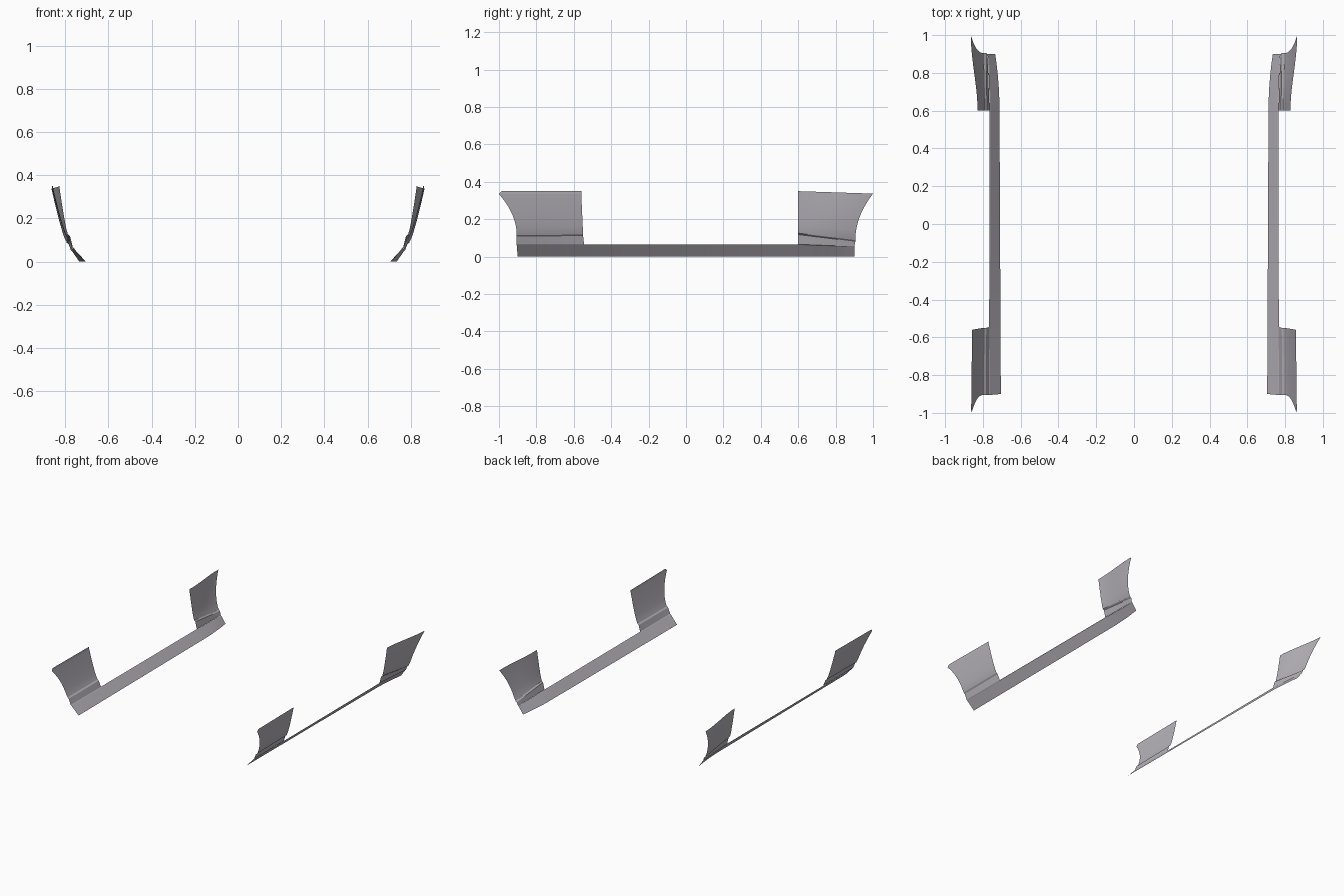
import bpy
import bmesh
import math
from mathutils import Vector

cube = bpy.data.objects.get("Cube")
if cube:
    bpy.data.objects.remove(cube, do_unlink=True)

grey = bpy.data.materials.new("body grey")
grey.use_nodes = True
colour = (0.48, 0.46, 0.5, 1)
grey.diffuse_color = colour
grey.node_tree.nodes["Principled BSDF"].inputs["Base Color"].default_value = colour


def linear(t):
    return t


def square(t):
    return t * t


def smooth_step(t):
    return t * t * (3 - 2 * t)


def bulge(t):
    return t ** 0.8


def edge(bottom, top, bend=linear, sweep=linear):
    """Curve rising from bottom to top; bend shapes x and sweep shapes y."""
    def point(t):
        weights = Vector((bend(t), sweep(t), t))
        return bottom + (top - bottom) * weights
    return point


def sheet(name, side, start, end, rows=1, columns=10, flare=linear):
    """Open sheet between two edges; flare shapes x along the length."""
    bm = bmesh.new()
    grid = []
    for row in range(rows + 1):
        first, last = start(row / rows), end(row / rows)
        line = []
        for column in range(columns + 1):
            t = column / columns
            spot = first.lerp(last, t)
            spot.x = first.x + (last.x - first.x) * flare(t)
            spot.x *= side
            line.append(bm.verts.new(spot))
        grid.append(line)
    for low, high in zip(grid, grid[1:]):
        for i in range(columns):
            quad = [low[i], low[i + 1], high[i + 1], high[i]]
            bm.faces.new(quad if side > 0 else quad[::-1])
    mesh = bpy.data.meshes.new(name)
    bm.to_mesh(mesh)
    bm.free()
    mesh.materials.append(grey)
    obj = bpy.data.objects.new(name, mesh)
    bpy.context.collection.objects.link(obj)
    bpy.ops.object.select_all(action="DESELECT")
    obj.select_set(True)
    bpy.context.view_layer.objects.active = obj
    bpy.ops.object.shade_smooth_by_angle(angle=math.radians(30))


def strips(names, side, start_points, end_points, flare=linear):
    """Flat strips stacked between matching chains of corner points."""
    for i, name in enumerate(names):
        start = edge(start_points[i], start_points[i + 1])
        end = edge(end_points[i], end_points[i + 1])
        sheet(name, side, start, end, flare=flare)


# Sill corners: bottom, crease and lip at the front, the rear arch and the tail
lip = Vector((0.005, 0, 0.004))
sill_front = [Vector((0.705, -0.9, 0)), Vector((0.762, -0.905, 0.062))]
sill_middle = [Vector((0.712, 0.6, 0)), Vector((0.76, 0.6, 0.062))]
sill_tail = [Vector((0.735, 0.9, 0)), Vector((0.77, 0.9, 0.05))]
for chain in (sill_front, sill_middle, sill_tail):
    chain.append(chain[-1] + lip)

# Band and raised ledge that step up from the sill to each panel
ledge = Vector((0.01, 0, 0.008))
front_outer = [sill_front[-1], Vector((0.784, -0.905, 0.107))]
front_inner = [Vector((0.766, -0.545, 0.066)), Vector((0.782, -0.55, 0.11))]
rear_inner = [sill_middle[-1], Vector((0.778, 0.6, 0.118))]
rear_outer = [sill_tail[-1], Vector((0.784, 0.905, 0.08))]
for chain in (front_outer, front_inner, rear_inner, rear_outer):
    chain.append(chain[-1] + ledge)

# Top corners of the panels
front_tip = Vector((0.86, -1, 0.335))
front_top = Vector((0.855, -0.56, 0.335))
rear_top = Vector((0.828, 0.6, 0.35))
rear_tip = Vector((0.864, 1, 0.337))
rim = Vector((0.002, 0.015, 0.015))
rim_end = Vector((0.002, 0, 0.015))

for word, side in (("left", 1), ("right", -1)):
    strips([word + "_sill", word + "_sill_lip"], side, sill_front, sill_middle)
    strips([word + "_sill_tail", word + "_tail_lip"], side,
           sill_middle, sill_tail, square)
    strips([word + "_front_band", word + "_front_ledge"], side,
           front_outer, front_inner)
    strips([word + "_rear_band", word + "_rear_ledge"], side,
           rear_inner, rear_outer)

    # Curved panels beside the wheels, with a clipped rim on the front one
    sheet(word + "_front_panel", side,
          edge(front_outer[-1], front_tip, bulge, square),
          edge(front_inner[-1], front_top, bulge), rows=10)
    sheet(word + "_front_rim", side,
          edge(front_tip, front_tip + rim),
          edge(front_top, front_top + rim_end))
    sheet(word + "_rear_panel", side,
          edge(rear_inner[-1], rear_top, bulge),
          edge(rear_outer[-1], rear_tip, bulge, square),
          rows=10, flare=smooth_step)
